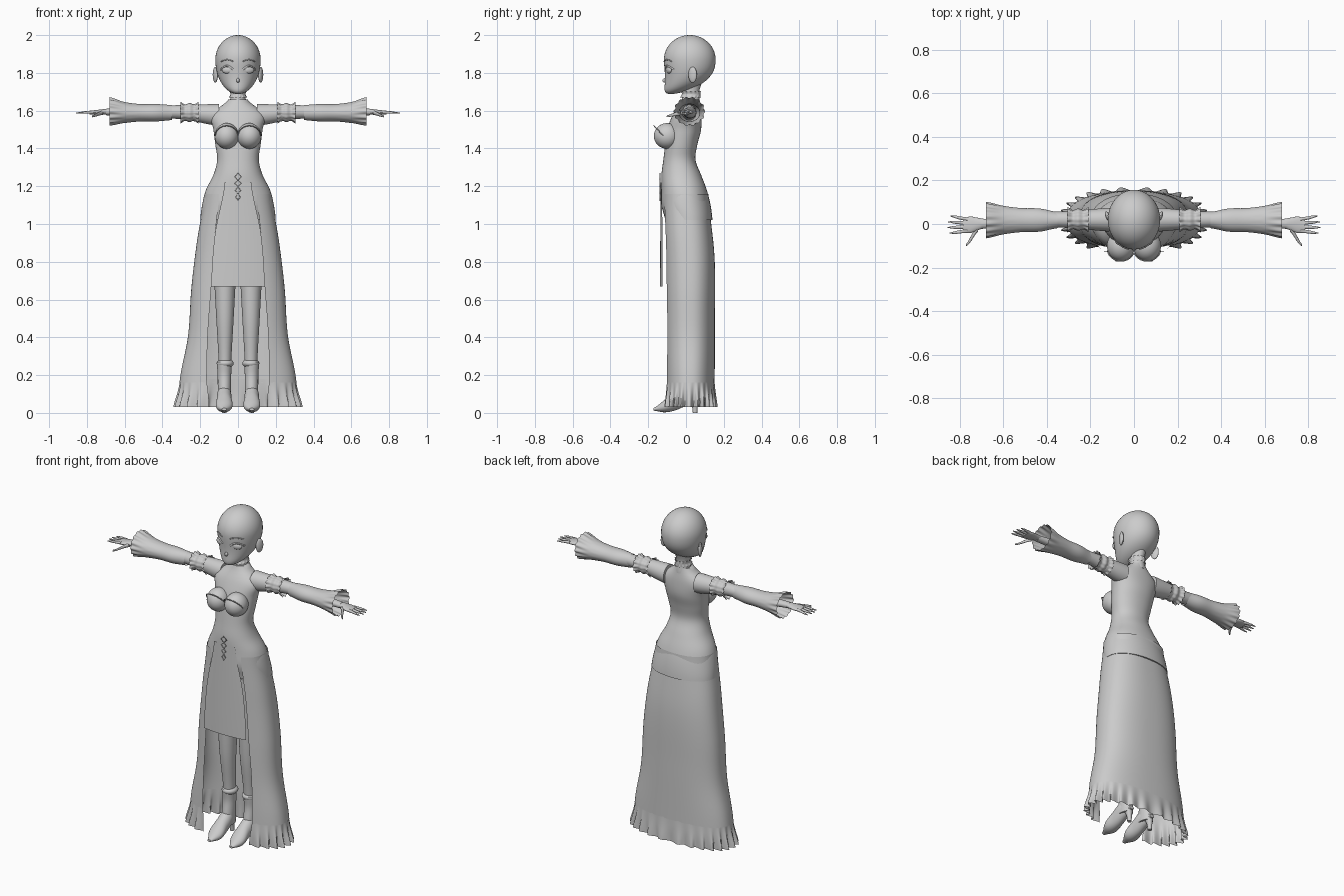
import bpy, bmesh
from math import sin, cos, pi, asin, radians
from mathutils import Vector, Matrix

cube = bpy.data.objects.get("Cube")
if cube:
    bpy.data.objects.remove(cube, do_unlink=True)

GREY = (0.6, 0.6, 0.6, 1)
grey_material = bpy.data.materials.new("plain_grey")
grey_material.use_nodes = True
grey_material.diffuse_color = GREY
grey_material.node_tree.nodes["Principled BSDF"].inputs["Base Color"].default_value = GREY


def finish(name, bm, mirror):
    """Turn a bmesh into a smooth shaded, optionally mirrored object."""
    mesh = bpy.data.meshes.new(name)
    bmesh.ops.recalc_face_normals(bm, faces=bm.faces)
    bm.to_mesh(mesh)
    bm.free()
    mesh.materials.append(grey_material)
    part = bpy.data.objects.new(name, mesh)
    bpy.context.collection.objects.link(part)
    bpy.ops.object.select_all(action='DESELECT')
    part.select_set(True)
    bpy.context.view_layer.objects.active = part
    bpy.ops.object.shade_smooth_by_angle(angle=radians(50))
    if mirror:
        part.modifiers.new("Mirror", 'MIRROR').use_mirror_merge = False


def sample(values, t):
    """Constant value, or a smooth curve through evenly spaced values."""
    if not isinstance(values, list):
        return values
    last = len(values) - 1
    index = min(int(t * last), last - 1)
    f = t * last - index
    before, left, right, after = [values[min(max(index + k, 0), last)] for k in (-1, 0, 1, 2)]
    tangent_left = (right - before) / 2
    tangent_right = (after - left) / 2
    ease = f * f * (3 - 2 * f)
    return (left + (right - left) * ease + tangent_left * f * (1 - f) ** 2
            - tangent_right * f * f * (1 - f))


def loft(name, axis, start, end, width, low, high, centre=0, ripple=0, waves=0,
         slit=0, side='all', power=2, segments=32, rings=24, capped=True, mirror=False):
    """Skin rounded sections from start to end; a slit leaves a panel or an opening in front."""
    bm = bmesh.new()
    closed = side == 'all'
    count = segments if closed else segments + 1
    skin = []
    for step in range(rings + 1):
        t = step / rings
        along = start + (end - start) * t
        w, lo, hi, c, amount, cut = [sample(v, t) for v in (width, low, high, centre, ripple, slit)]
        gap = asin((cut / w) ** (power / 2))
        first, final = {'all': (0, 2 * pi), 'back': (gap, 2 * pi - gap), 'front': (-gap, gap)}[side]
        ring = []
        for k in range(count):
            angle = first + (final - first) * k / segments - pi / 2
            swell = 1 + amount * cos(waves * angle)
            u, v = [swell * abs(f) ** (2 / power) * (1 if f > 0 else -1)
                    for f in (cos(angle), sin(angle))]
            across = c + w * u
            other = (lo + hi + (hi - lo) * v) / 2
            ring.append(bm.verts.new({'x': (along, across, other), 'y': (across, along, other),
                                      'z': (across, other, along)}[axis]))
        skin.append(ring)
    for one, two in zip(skin, skin[1:]):
        for k in range(segments):
            j = (k + 1) % count
            bm.faces.new((one[k], one[j], two[j], two[k]))
    if closed and capped:
        bm.faces.new(skin[0])
        bm.faces.new(skin[-1])
    finish(name, bm, mirror)


def ball(name, place, size, mirror=False, turn=0, reshape=None):
    """Stretched sphere, optionally turned about z or reshaped by a rule."""
    bm = bmesh.new()
    bmesh.ops.create_uvsphere(bm, u_segments=40, v_segments=28, radius=1)
    if reshape:
        for vert in bm.verts:
            reshape(vert.co)
    matrix = Matrix.Translation(place) @ Matrix.Rotation(turn, 4, 'Z') @ Matrix.Diagonal((*size, 1))
    bmesh.ops.transform(bm, matrix=matrix, verts=bm.verts)
    finish(name, bm, mirror)


def cord(name, points, radius, mirror=False, cyclic=False):
    """Thin round cord through a few points."""
    curve = bpy.data.curves.new(name, 'CURVE')
    curve.dimensions = '3D'
    curve.bevel_depth = radius
    curve.bevel_resolution = 1
    line = curve.splines.new('POLY')
    line.points.add(len(points) - 1)
    for point, place in zip(line.points, points):
        point.co = (*place, 1)
    line.use_cyclic_u = cyclic
    curve.materials.append(grey_material)
    part = bpy.data.objects.new(name, curve)
    bpy.context.collection.objects.link(part)
    if mirror:
        part.modifiers.new("Mirror", 'MIRROR')


def jaw(co):
    """Pull the lower half of the head down and forward into a chin."""
    if co.z < 0:
        co.y -= 0.73 * abs(co.z) ** 3
        co.z *= 1.4


# Head and face
ball("head", (0, 0.02, 1.87), (0.12, 0.137, 0.13), reshape=jaw)
ball("nose", (0, -0.11, 1.76), (0.009, 0.015, 0.012))
ball("lips", (0, -0.105, 1.728), (0.016, 0.006, 0.004))
ball("ears", (0.12, 0.035, 1.79), (0.011, 0.024, 0.042), mirror=True, turn=-0.4)
ball("eyes", (0.056, -0.09, 1.815), (0.03, 0.012, 0.019), mirror=True, turn=0.3)


def brow_arc(name, height, rise, radius):
    """Arched line lying on the face above each eye."""
    points = []
    for k in range(9):
        x = 0.025 + 0.065 * k / 8
        z = height + rise * sin(pi * k / 8)
        ring = 1 - (min(0, z - 1.87) / 0.18) ** 2 - (x / 0.12) ** 2
        points.append((x, 0.018 - 0.137 * ring ** 0.5, z))
    cord(name, points, radius, mirror=True)


brow_arc("upper_lashes", 1.817, 0.02, 0.005)
brow_arc("eyebrows", 1.86, 0.01, 0.003)

# Neck and its frill
loft("neck", 'z', 1.63, 1.77, [0.045, 0.037, 0.042], [-0.025, -0.02, -0.03], [0.075, 0.07, 0.09])
loft("neck_frill", 'z', 1.67, 1.705, [0.046, 0.039, 0.044], [-0.03, -0.022, -0.027], 0.077,
     ripple=[0.05, 0, 0.06], waves=14, segments=96, capped=False)

# Torso from shoulders to hips, and bust
loft("torso", 'z', 1.66, 1.02,
     width=[0.05, 0.14, 0.13, 0.12, 0.11, 0.13, 0.17, 0.19, 0.2],
     low=[-0.03, -0.07, -0.1, -0.11, -0.12, -0.13, -0.13, -0.13, -0.11],
     high=[0.07, 0.08, 0.08, 0.06, 0.05, 0.08, 0.11, 0.13, 0.14],
     power=2.15, segments=48, rings=40)
ball("bust", (0.06, -0.1, 1.466), (0.064, 0.07, 0.068), mirror=True)

# Sweetheart neckline edge following the top of each cup
cup = Vector((0.06, -0.1, 1.466))
cord("neckline", [cup + Vector((0.06 * cos(a), -0.05 * sin(a) - 0.02, 0.055 * sin(a)))
                  for a in [pi * k / 12 for k in range(13)]], 0.003, mirror=True)

# Diamond lacing down the front
for row in range(4):
    z = 1.25 - 0.036 * row
    half = 0.02 - 0.003 * row
    cord("front_lacing", [(0, -0.138, z + 0.018), (half, -0.137, z),
                          (0, -0.138, z - 0.018), (-half, -0.137, z)], 0.0025, cyclic=True)

# Arms and palms
loft("arms", 'x', 0.1, 0.7, [0.055, 0.038, 0.033, 0.022], [1.52, 1.555, 1.56, 1.576],
     [1.635, 1.63, 1.62, 1.61], centre=[0.02, 0.02, 0.02, 0], mirror=True)
loft("palms", 'x', 0.69, 0.785, [0.022, 0.03, 0.038, 0.032], 1.58, [1.61, 1.6],
     centre=[0.002, -0.006], rings=12, mirror=True)

# Fingers fan out from the palm, thumbs point forward
for finger in range(4):
    base = 0.022 - 0.018 * finger
    spread = 0.036 - 0.026 * finger
    reach = 0.86 - 0.01 * abs(finger - 1.7)
    loft("fingers", 'x', 0.765, reach, [0.009, 0.008, 0.007, 0.002], 1.584, [1.601, 1.597, 1.59],
         centre=[base, spread], segments=10, rings=9, mirror=True)
loft("thumbs", 'x', 0.715, 0.772, [0.014, 0.014, 0.005], [1.578, 1.565], [1.602, 1.575],
     centre=[-0.02, -0.098], segments=12, rings=9, mirror=True)

# Gathered arm frills and flared sleeves
loft("arm_frills", 'x', 0.208, 0.305, [0.054, 0.044, 0.05, 0.043, 0.054],
     [1.535, 1.547, 1.54, 1.547, 1.536], [1.642, 1.633, 1.64, 1.632, 1.643], centre=0.02,
     ripple=[0.07, 0.02, 0.02, 0.02, 0.08], waves=12, segments=96, capped=False, mirror=True)
loft("sleeves", 'x', 0.35, 0.68, [0.037, 0.053, 0.055, 0.065, 0.08],
     [1.55, 1.543, 1.543, 1.535, 1.522], [1.63, 1.635, 1.635, 1.645, 1.67], centre=0.018,
     ripple=[0, 0, 0, 0, 0.05], waves=14, segments=112, capped=False, mirror=True)

# Open skirt, gathered hem and straight front panel
loft("skirt", 'z', 1.16, 0.16, [0.177, 0.217, 0.247, 0.264, 0.31], [-0.129, -0.12, -0.117, -0.115],
     [0.118, 0.151, 0.153, 0.152], slit=[0.1, 0.125, 0.142, 0.16, 0.166],
     side='back', power=2.4, segments=72)
loft("hem_frill", 'z', 0.18, 0.03, [0.306, 0.324], [-0.114, -0.126], [0.151, 0.16],
     ripple=[0, 0.02, 0.06], waves=26, slit=[0.166, 0.155],
     side='back', power=2.4, segments=240, rings=8)
loft("front_panel", 'z', 1.22, 0.67, [0.25, 0.3, 0.32], [-0.134, -0.138], 0.13,
     slit=[0.07, 0.122, 0.142], side='front')

# Legs
loft("legs", 'z', 1, 0.25, [0.078, 0.06, 0.046, 0.033], [-0.07, -0.06, -0.047, -0.018],
     [0.1, 0.075, 0.05, 0.056], centre=0.069, mirror=True)

# Heeled ankle boots
ball("boot_cuffs", (0.068, 0.02, 0.262), (0.045, 0.048, 0.026), mirror=True)
loft("boot_shafts", 'z', 0.27, 0.06, [0.04, 0.036, 0.035, 0.034], [-0.025, -0.02, -0.03, -0.04], 0.062,
     centre=0.072, mirror=True)
loft("boot_feet", 'y', -0.172, 0.068, [0.012, 0.043, 0.04, 0.036, 0.015],
     [0.012, 0.003, 0.015, 0.042, 0.07], [0.026, 0.07, 0.115, 0.145, 0.09],
     centre=0.073, mirror=True)
loft("boot_heels", 'z', 0.08, 0, [0.026, 0.015, 0.012], [0.012, 0.03, 0.036], [0.064, 0.062, 0.06],
     centre=0.073, segments=16, rings=8, mirror=True)
